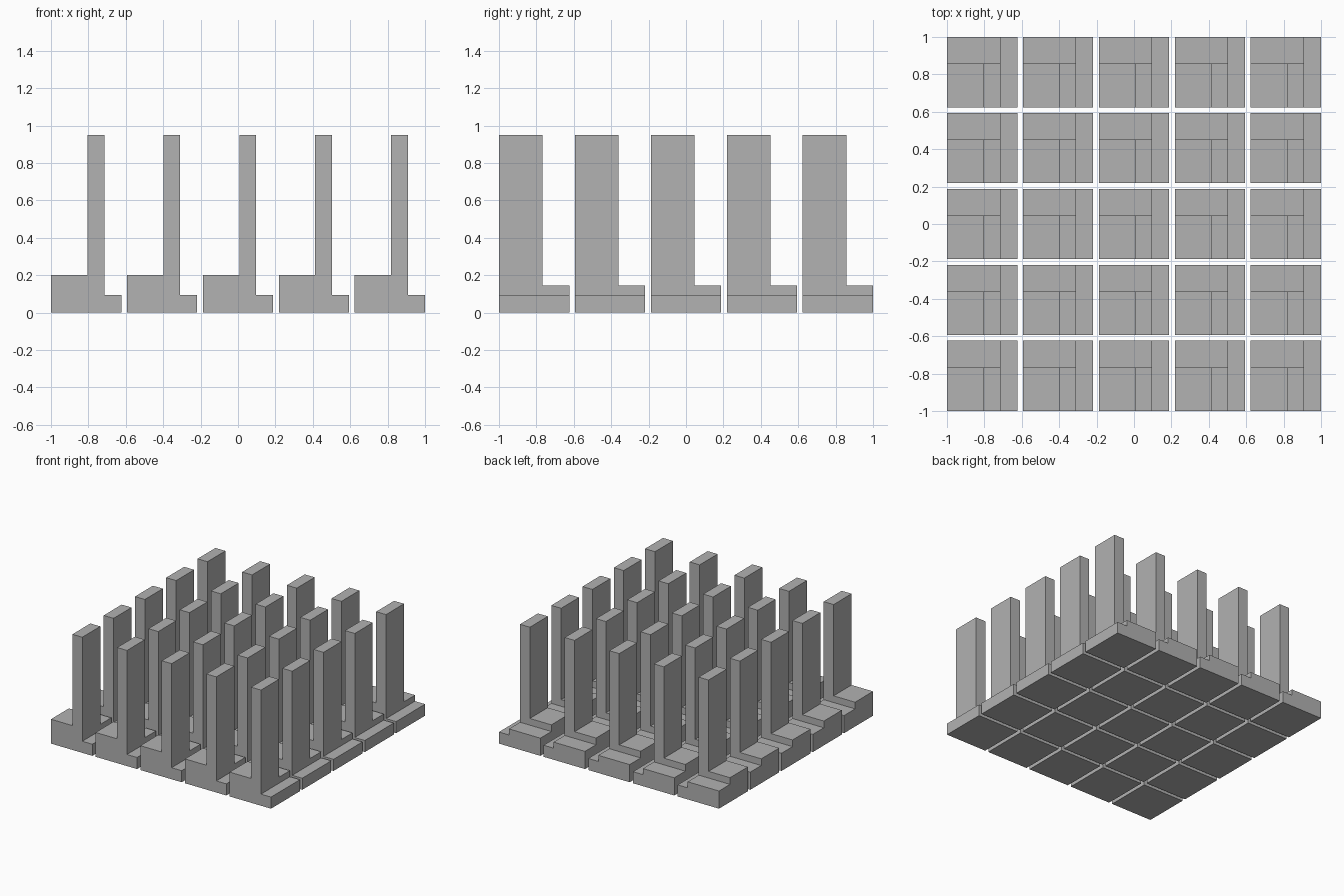
import bpy
import bmesh

cube = bpy.data.objects.get("Cube")
if cube:
    bpy.data.objects.remove(cube, do_unlink=True)

grey = bpy.data.materials.new("plain grey")
grey.use_nodes = True
GREY = (0.445, 0.445, 0.445, 1)
grey.diffuse_color = GREY
grey.node_tree.nodes["Principled BSDF"].inputs["Base Color"].default_value = GREY

COUNT = 5
SIZE = 0.376
PITCH = (2 - SIZE) / (COUNT - 1)
XS = (0, 0.195, 0.285, SIZE)   # block | tower | low strip
YS = (0, 0.233, SIZE)          # front | back


def raise_faces(bm, faces, height):
    """Extrude the given faces up by height and return the new top faces."""
    result = bmesh.ops.extrude_face_region(bm, geom=faces)["geom"]
    verts = [g for g in result if isinstance(g, bmesh.types.BMVert)]
    bmesh.ops.translate(bm, verts=verts, vec=(0, 0, height))
    return [g for g in result if isinstance(g, bmesh.types.BMFace)]


def build_block_mesh():
    bm = bmesh.new()
    # Footprint divided into the stepped areas
    grid = [[bm.verts.new((x, y, 0)) for y in YS] for x in XS]
    faces = []
    for i in range(len(XS) - 1):
        for j in range(len(YS) - 1):
            a, b = grid[i], grid[i + 1]
            faces.append(bm.faces.new((a[j], b[j], b[j + 1], a[j + 1])))

    # Each step keeps a smaller part of the one below
    steps = (
        (0.095, lambda c: True),
        (0.145, lambda c: c.x < XS[2]),
        (0.2, lambda c: c.y < YS[1]),
        (0.95, lambda c: c.x > XS[1]),
    )
    level = 0
    for top, keep in steps:
        faces = [f for f in faces if keep(f.calc_center_median())]
        faces = raise_faces(bm, faces, top - level)
        level = top

    bmesh.ops.recalc_face_normals(bm, faces=bm.faces)
    bmesh.ops.dissolve_limit(bm, angle_limit=0.01, verts=bm.verts, edges=bm.edges)
    mesh = bpy.data.meshes.new("stepped_block")
    bm.to_mesh(mesh)
    bm.free()
    mesh.materials.append(grey)
    return mesh


# Square field of identical blocks with narrow gaps
block = build_block_mesh()
for row in range(COUNT):
    for col in range(COUNT):
        obj = bpy.data.objects.new(f"tower_block_row{row + 1}_col{col + 1}", block)
        obj.location = (col * PITCH - 1, row * PITCH - 1, 0)
        bpy.context.collection.objects.link(obj)
